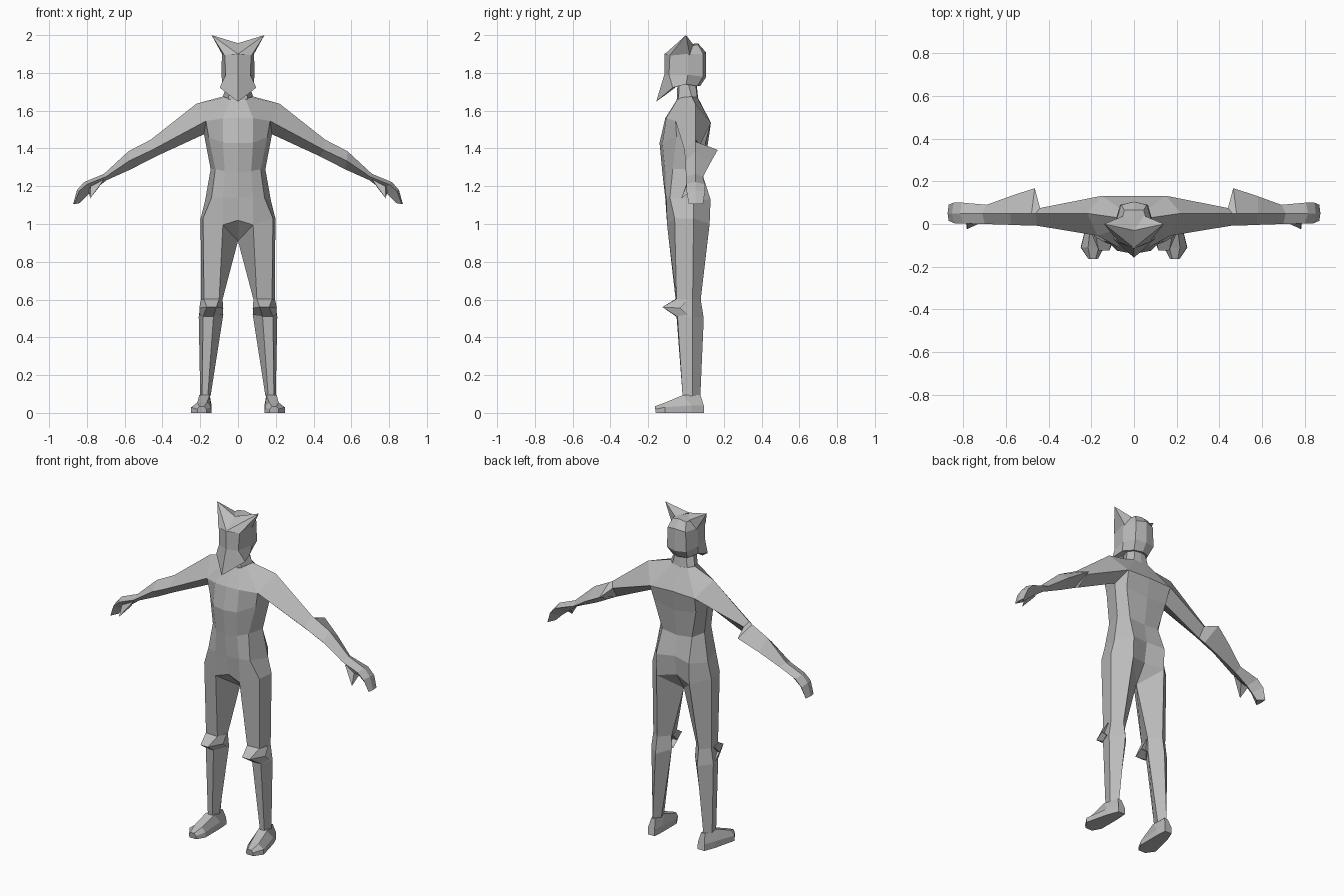
import bpy, bmesh

grey = bpy.data.materials.new("plain grey")
grey.diffuse_color = (0.5, 0.5, 0.5, 1)


def finish(name, bm):
    """Turn one half into an object mirrored across x = 0."""
    bmesh.ops.remove_doubles(bm, verts=bm.verts, dist=0.0005)
    bmesh.ops.recalc_face_normals(bm, faces=bm.faces)
    mesh = bpy.data.meshes.new(name)
    bm.to_mesh(mesh)
    bm.free()
    mesh.materials.append(grey)
    obj = bpy.data.objects.new(name, mesh)
    bpy.context.collection.objects.link(obj)
    mod = obj.modifiers.new("mirror", 'MIRROR')
    mod.merge_threshold = 0.001


def loft(name, rings, closed=True, start=False, end=False):
    """Skin a list of equal-length rings; closed=False leaves the centre seam open."""
    bm = bmesh.new()
    vs = [[bm.verts.new(p) for p in r] for r in rings]
    n = len(rings[0])
    for a, b in zip(vs, vs[1:]):
        for i in range(n if closed else n - 1):
            j = (i + 1) % n
            bm.faces.new((a[i], a[j], b[j], b[i]))
    if start:
        bm.faces.new(vs[0])
    if end:
        bm.faces.new(vs[-1])
    finish(name, bm)


def spike(name, base, tip):
    """Pyramid from a base loop to a point."""
    bm = bmesh.new()
    b = [bm.verts.new(p) for p in base]
    t = bm.verts.new(tip)
    for i in range(len(b)):
        bm.faces.new((b[i], b[(i + 1) % len(b)], t))
    bm.faces.new(b)
    finish(name, bm)


# torso: front centre, front, front side, side, back, back centre
loft("torso", [
    [(0, -.05, 1.655), (.04, -.045, 1.66), (.065, -.02, 1.67), (.08, .03, 1.675), (.05, .06, 1.67), (0, .065, 1.665)],
    [(0, -.11, 1.56), (.08, -.105, 1.56), (.17, -.055, 1.545), (.22, .05, 1.637), (.15, .132, 1.535), (0, .13, 1.54)],
    [(0, -.14, 1.43), (.08, -.125, 1.43), (.155, -.05, 1.46), (.18, .05, 1.475), (.14, .105, 1.44), (0, .115, 1.42)],
    [(0, -.125, 1.27), (.07, -.11, 1.28), (.12, -.07, 1.29), (.145, .03, 1.29), (.1, .085, 1.27), (0, .09, 1.26)],
    [(0, -.11, 1.14), (.08, -.105, 1.14), (.14, -.085, 1.14), (.175, .04, 1.12), (.11, .13, 1.13), (0, .11, 1.14)],
    [(0, -.09, 1.02), (.08, -.10, .995), (.185, -.06, 1.03), (.198, .04, 1.03), (.11, .125, 1.0), (0, .09, 1.02)],
    [(0, .02, .91)] * 2 + [(.185, -.06, 1.03), (.198, .04, 1.03)] + [(0, .02, .91)] * 2,
][:6], closed=False, start=True)

# crotch wedge, front and back
for name, mid, side in (("crotch_front", (0, -.09, 1.02), (.08, -.10, .995)),
                        ("crotch_back", (0, .09, 1.02), (.11, .125, 1.0))):
    bm = bmesh.new()
    tri = [mid, side, (0, .02, .91)]
    if name == "crotch_back":
        tri.reverse()
    f = bm.faces.new([bm.verts.new(p) for p in tri])
    f.normal_update()
    finish(name, bm)

# leg: inner front, outer front, side, back, inner
loft("leg", [
    [(.08, -.10, .995), (.185, -.06, 1.03), (.198, .04, 1.03), (.11, .125, 1.0), (0, .02, .91)],
    [(.10, -.055, .60), (.18, -.05, .60), (.195, .035, .60), (.14, .078, .60), (.082, .02, .60)],
    [(.13, -.05, .51), (.185, -.045, .51), (.208, .035, .51), (.14, .094, .50), (.078, .025, .52)],
    [(.16, -.018, .09), (.19, -.018, .09), (.20, .035, .09), (.17, .076, .09), (.145, .03, .09)],
])

# wedge shaped knee guard
loft("knee_guard", [
    [(.082, .01, .60), (.10, -.057, .602), (.18, -.052, .602), (.196, .01, .60)],
    [(.078, -.03, .555), (.115, -.125, .56), (.165, -.125, .56), (.205, -.03, .555)],
    [(.08, .01, .52), (.13, -.052, .51), (.185, -.047, .51), (.205, .01, .52)],
], start=True, end=True)

# foot: cross-sections from heel to toe
loft("foot", [
    [(.145, .095, 0), (.19, .095, 0), (.19, .094, .04), (.18, .076, .095), (.155, .076, .095), (.145, .094, .04)],
    [(.14, .03, 0), (.215, .03, 0), (.215, .03, .04), (.205, -.015, .095), (.15, -.015, .095), (.14, .03, .04)],
    [(.14, -.11, 0), (.25, -.11, 0), (.248, -.11, .03), (.215, -.11, .055), (.165, -.11, .055), (.143, -.11, .03)],
    [(.168, -.16, 0), (.215, -.16, 0), (.215, -.162, .02), (.205, -.165, .035), (.18, -.165, .035), (.168, -.162, .02)],
], start=True, end=True)

# arm and hand: top, front, bottom, back, with a pointed elbow guard
loft("arm", [
    [(.22, .05, 1.637), (.17, -.055, 1.545), (.18, .05, 1.475), (.15, .132, 1.535)],
    [(.46, .05, 1.448), (.455, -.008, 1.392), (.434, .04, 1.358), (.44, .075, 1.42)],
    [(.48, .05, 1.437), (.48, -.008, 1.38), (.47, .045, 1.34), (.465, .168, 1.392)],
    [(.58, .05, 1.385), (.575, -.004, 1.335), (.566, .05, 1.29), (.58, .13, 1.325)],
    [(.71, .05, 1.265), (.70, 0, 1.25), (.695, .045, 1.232), (.69, .09, 1.25)],
    [(.815, .05, 1.222), (.80, .002, 1.21), (.77, .05, 1.175), (.805, .10, 1.21)],
    [(.852, .05, 1.18), (.84, .003, 1.175), (.805, .05, 1.145), (.845, .10, 1.17)],
    [(.873, .05, 1.105), (.868, .015, 1.105), (.84, .05, 1.11), (.868, .09, 1.105)],
], end=True)
spike("thumb", [(.71, .01, 1.235), (.78, 0, 1.20), (.79, .035, 1.18), (.74, .035, 1.19)],
      (.783, -.025, 1.135))

# neck
loft("neck", [
    [(0, -.045, 1.75), (.045, -.035, 1.75), (.055, .01, 1.75), (.035, .05, 1.75), (0, .055, 1.75)],
    [(0, -.05, 1.64), (.05, -.04, 1.66), (.08, .03, 1.675), (.05, .06, 1.665), (0, .065, 1.66)],
], closed=False)

# head: crown, brow, cheek and jaw, the front running down to a point
loft("head", [
    [(0, -.03, 1.952), (.04, -.01, 1.952), (.055, .03, 1.945), (.045, .065, 1.948), (0, .065, 1.955)],
    [(0, -.115, 1.90), (.07, -.085, 1.895), (.085, .01, 1.90), (.06, .09, 1.90), (0, .105, 1.91)],
    [(0, -.115, 1.79), (.065, -.09, 1.79), (.088, .01, 1.79), (.065, .09, 1.78), (0, .105, 1.775)],
    [(0, -.158, 1.647), (.097, -.07, 1.722), (.082, 0, 1.74), (.05, .06, 1.73), (0, .075, 1.73)],
    [(0, -.05, 1.728), (.04, -.04, 1.735), (.04, 0, 1.74), (.03, .04, 1.735), (0, .05, 1.735)],
], closed=False, start=True, end=True)

# pointed ears
spike("ear", [(0, -.112, 1.90), (.072, -.086, 1.893), (.082, .02, 1.895), (.045, .04, 1.948), (0, -.03, 1.957)],
      (.14, 0, 2.0))
